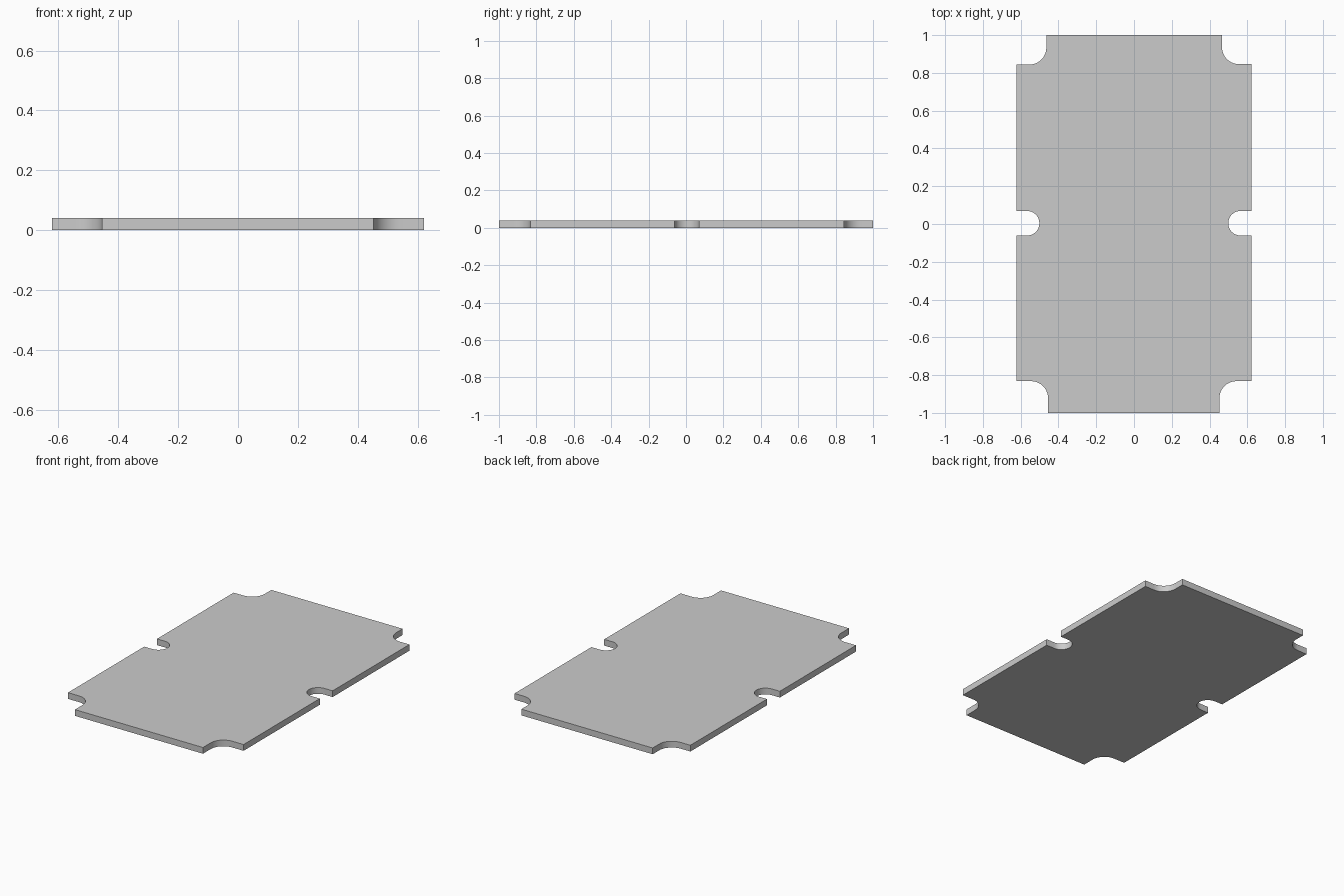
import bpy, bmesh
from math import sin, cos, radians

if "Cube" in bpy.data.objects:
    bpy.data.objects.remove(bpy.data.objects["Cube"])

HALF_X, HALF_Y, THICK = 0.622, 1.0, 0.04
SLOT_R, SLOT_Y = 0.065, 0.004


def arc(cx, cy, r, start, end, steps):
    """Points on a circular arc, angles in degrees."""
    pts = []
    for i in range(steps + 1):
        a = radians(start + (end - start) * i / steps)
        pts.append((cx + r * cos(a), cy + r * sin(a)))
    return pts


def corner(sx, sy, x, y, r=0.09):
    """Rounded corner notch, listed from the side edge to the end edge."""
    curve = arc(0, 0, r, 270, 180, 10)
    cx, cy = x + r, y + r
    pts = [(HALF_X, y)] + [(cx + px, cy + py) for px, py in curve] + [(x, HALF_Y)]
    return [(sx * px, sy * py) for px, py in pts]


def slot(sx, tip):
    """Round-ended side slot, listed from bottom to top."""
    curve = arc(tip + SLOT_R, SLOT_Y, SLOT_R, 270, 90, 18)
    pts = [(HALF_X, SLOT_Y - SLOT_R)] + curve + [(HALF_X, SLOT_Y + SLOT_R)]
    return [(sx * px, py) for px, py in pts]


# Plate outline, counter-clockwise from the front right corner
outline = (corner(1, -1, 0.452, 0.832)[::-1]
           + slot(1, 0.499)
           + corner(1, 1, 0.466, 0.846)
           + corner(-1, 1, 0.464, 0.844)[::-1]
           + slot(-1, 0.501)[::-1]
           + corner(-1, -1, 0.455, 0.832))

# Extrude the outline into a thin plate
bm = bmesh.new()
base = bm.faces.new([bm.verts.new((x, y, 0)) for x, y in outline])
top = bmesh.ops.extrude_face_region(bm, geom=[base], use_keep_orig=True)
bmesh.ops.translate(bm, vec=(0, 0, THICK),
                    verts=[g for g in top["geom"] if isinstance(g, bmesh.types.BMVert)])
bmesh.ops.recalc_face_normals(bm, faces=bm.faces)
mesh = bpy.data.meshes.new("notched_plate")
bm.to_mesh(mesh)
bm.free()

plate = bpy.data.objects.new("notched_plate", mesh)
bpy.context.collection.objects.link(plate)
bpy.context.view_layer.objects.active = plate
plate.select_set(True)
bpy.ops.object.shade_smooth_by_angle(angle=radians(30))
